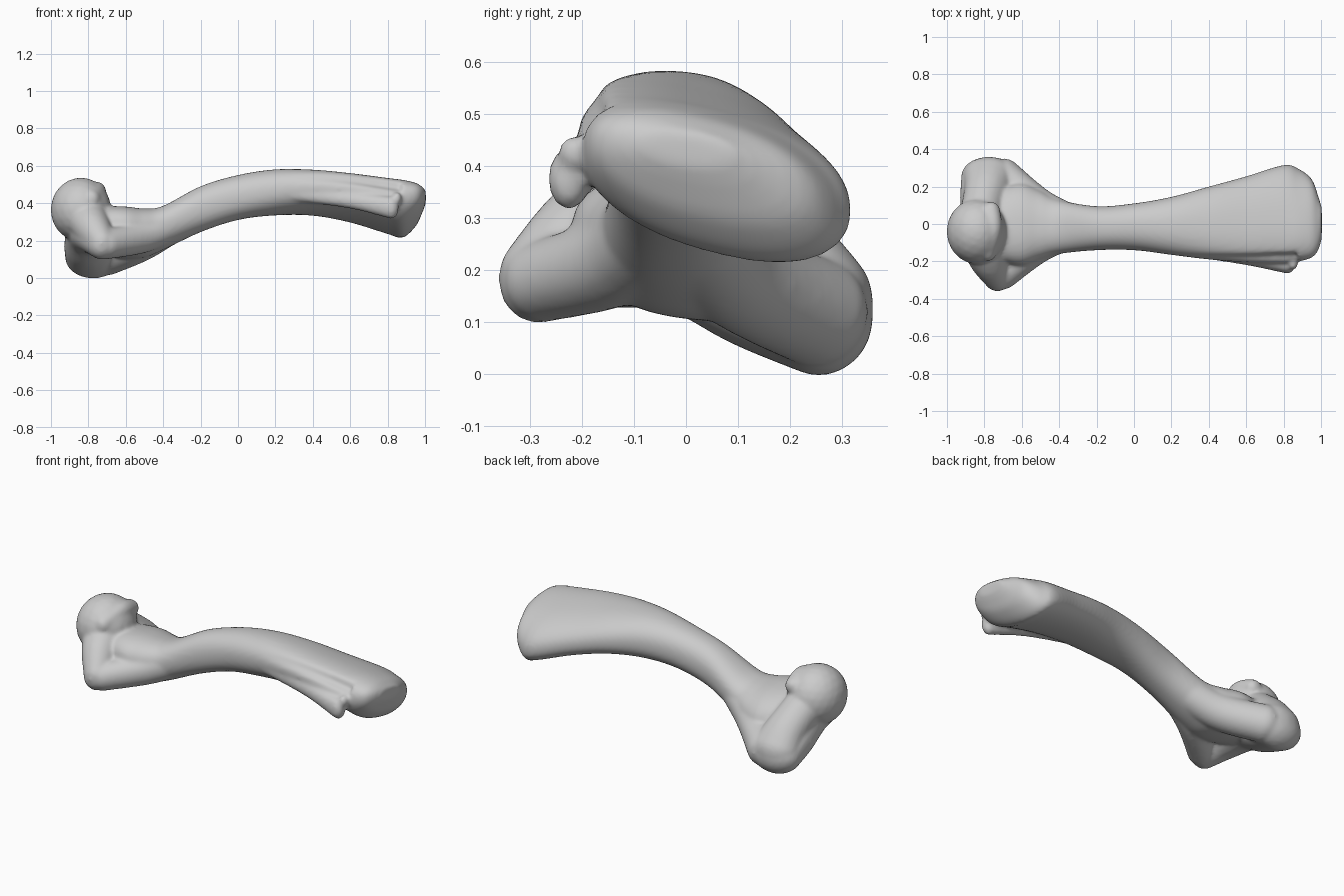
import bpy, bmesh, math
from mathutils import Matrix, Vector

bone_grey = bpy.data.materials.new("bone grey")
bone_grey.diffuse_color = (0.6, 0.6, 0.6, 1)
bm = bmesh.new()


def spline(rows, steps):
    """Catmull-Rom samples through rows of numbers."""
    out = []
    for i in range(len(rows) - 1):
        a, b, c, d = (rows[max(0, min(len(rows) - 1, i + k))] for k in (-1, 0, 1, 2))
        for s in range(steps):
            t = s / steps
            out.append([0.5 * (2 * q + (r - p) * t + (2 * p - 5 * q + 4 * r - u) * t * t
                               + (3 * q - p - 3 * r + u) * t ** 3)
                        for p, q, r, u in zip(a, b, c, d)])
    return out + [list(rows[-1])]


def blob(x, y, z, rx, ry, rz):
    m = Matrix.Translation((x, y, z)) @ Matrix.Diagonal((rx, ry, rz, 1))
    bmesh.ops.create_icosphere(bm, subdivisions=3, radius=1, matrix=m)


def chain(rows, steps=8):
    """Row of overlapping ellipsoids: x, y, z, radii."""
    for row in spline(rows, steps):
        blob(*row)


def signed_pow(v, p):
    return math.copysign(abs(v) ** p, v)


# Shaft and lower joint: x, y low, y high, z low, z high, slant
sections = [
    (-0.80, -0.15, 0.17, 0.13, 0.36, -0.03),
    (-0.70, -0.20, 0.20, 0.12, 0.38, -0.03),
    (-0.60, -0.22, 0.22, 0.105, 0.38, -0.03),
    (-0.50, -0.19, 0.18, 0.11, 0.37, -0.02),
    (-0.40, -0.16, 0.13, 0.15, 0.385, -0.01),
    (-0.20, -0.14, 0.095, 0.245, 0.49, 0),
    (0.00, -0.14, 0.11, 0.31, 0.55, 0),
    (0.20, -0.165, 0.145, 0.335, 0.58, -0.01),
    (0.40, -0.19, 0.20, 0.335, 0.577, -0.03),
    (0.60, -0.205, 0.255, 0.30, 0.557, -0.05),
    (0.80, -0.21, 0.315, 0.24, 0.53, -0.065),
    (0.88, -0.20, 0.295, 0.22, 0.52, -0.065),
    (0.95, -0.18, 0.24, 0.28, 0.505, -0.05),
    (0.985, -0.14, 0.15, 0.35, 0.485, -0.03),
    (1.004, -0.08, 0.09, 0.40, 0.465, -0.01),
]
SIDES = 64
rings = []
for x, y0, y1, z0, z1, slant in spline(sections, 6):
    hw, h = (y1 - y0) / 2, (z1 - z0) / 2
    hh = math.sqrt(max(h * h - slant * slant, 1e-4))
    groove = 0.13 * max(0, min(1, (x - 0.25) / 0.5)) if x < 0.88 else 0
    ring = []
    for k in range(SIDES):
        a = 2 * math.pi * k / SIDES
        f = 1 - groove * math.exp(-((a - 2.75) / 0.22) ** 2)
        c, s = signed_pow(math.cos(a), 0.88) * f, signed_pow(math.sin(a), 0.88) * f
        ring.append(bm.verts.new((x, (y0 + y1) / 2 + hw * c,
                                  (z0 + z1) / 2 + hh * s + slant * c)))
    rings.append(ring)
for r, q in zip(rings, rings[1:]):
    for k in range(SIDES):
        n = (k + 1) % SIDES
        bm.faces.new((r[k], r[n], q[n], q[k]))
bm.faces.new(rings[0][::-1])
bm.faces.new(rings[-1])

# Ball head with overhanging rim
blob(-0.84, -0.04, 0.365, 0.162, 0.175, 0.172)
chain([(-0.785, -0.15, 0.42, 0.05, 0.05, 0.055),
       (-0.755, -0.03, 0.46, 0.05, 0.06, 0.055),
       (-0.765, 0.07, 0.44, 0.05, 0.05, 0.05)])

# Arched bar joining the two knobs under the head
chain([(-0.73, -0.285, 0.18, 0.075, 0.075, 0.082),
       (-0.77, -0.17, 0.235, 0.11, 0.10, 0.11),
       (-0.79, 0.00, 0.24, 0.13, 0.12, 0.125),
       (-0.79, 0.14, 0.17, 0.14, 0.12, 0.125),
       (-0.775, 0.255, 0.11, 0.15, 0.105, 0.113)])

# Webs from the head to each knob
chain([(-0.82, -0.08, 0.34, 0.12, 0.11, 0.11),
       (-0.78, -0.19, 0.27, 0.10, 0.10, 0.10),
       (-0.73, -0.28, 0.19, 0.075, 0.08, 0.08)])
chain([(-0.82, 0.06, 0.32, 0.11, 0.10, 0.11),
       (-0.79, 0.18, 0.22, 0.12, 0.11, 0.11),
       (-0.775, 0.255, 0.14, 0.14, 0.105, 0.11)])

# Flares from the shaft to each knob
chain([(-0.30, -0.03, 0.31, 0.08, 0.09, 0.09),
       (-0.50, -0.12, 0.225, 0.08, 0.085, 0.09),
       (-0.70, -0.27, 0.18, 0.08, 0.08, 0.08)], 12)
chain([(-0.30, 0.00, 0.31, 0.08, 0.09, 0.09),
       (-0.50, 0.09, 0.195, 0.09, 0.10, 0.10),
       (-0.69, 0.245, 0.12, 0.09, 0.105, 0.105)], 12)

# Side ridge ending in a small hook beside the lower joint
chain([(0.30, -0.145, 0.45, 0.04, 0.03, 0.04),
       (0.60, -0.185, 0.415, 0.04, 0.035, 0.045),
       (0.82, -0.225, 0.375, 0.04, 0.04, 0.06)], 16)
blob(0.85, -0.215, 0.425, 0.025, 0.03, 0.035)

# Merge everything into one continuous smooth surface
bmesh.ops.recalc_face_normals(bm, faces=bm.faces)
mesh = bpy.data.meshes.new("limb_bone")
bm.to_mesh(mesh)
bm.free()
mesh.materials.append(bone_grey)
bone = bpy.data.objects.new("limb_bone", mesh)
bpy.context.collection.objects.link(bone)
remesh = bone.modifiers.new("merge", 'REMESH')
remesh.mode = 'VOXEL'
remesh.voxel_size = 0.01
remesh.use_smooth_shade = True
soften = bone.modifiers.new("soften", 'SMOOTH')
soften.factor = 0.5
soften.iterations = 10
